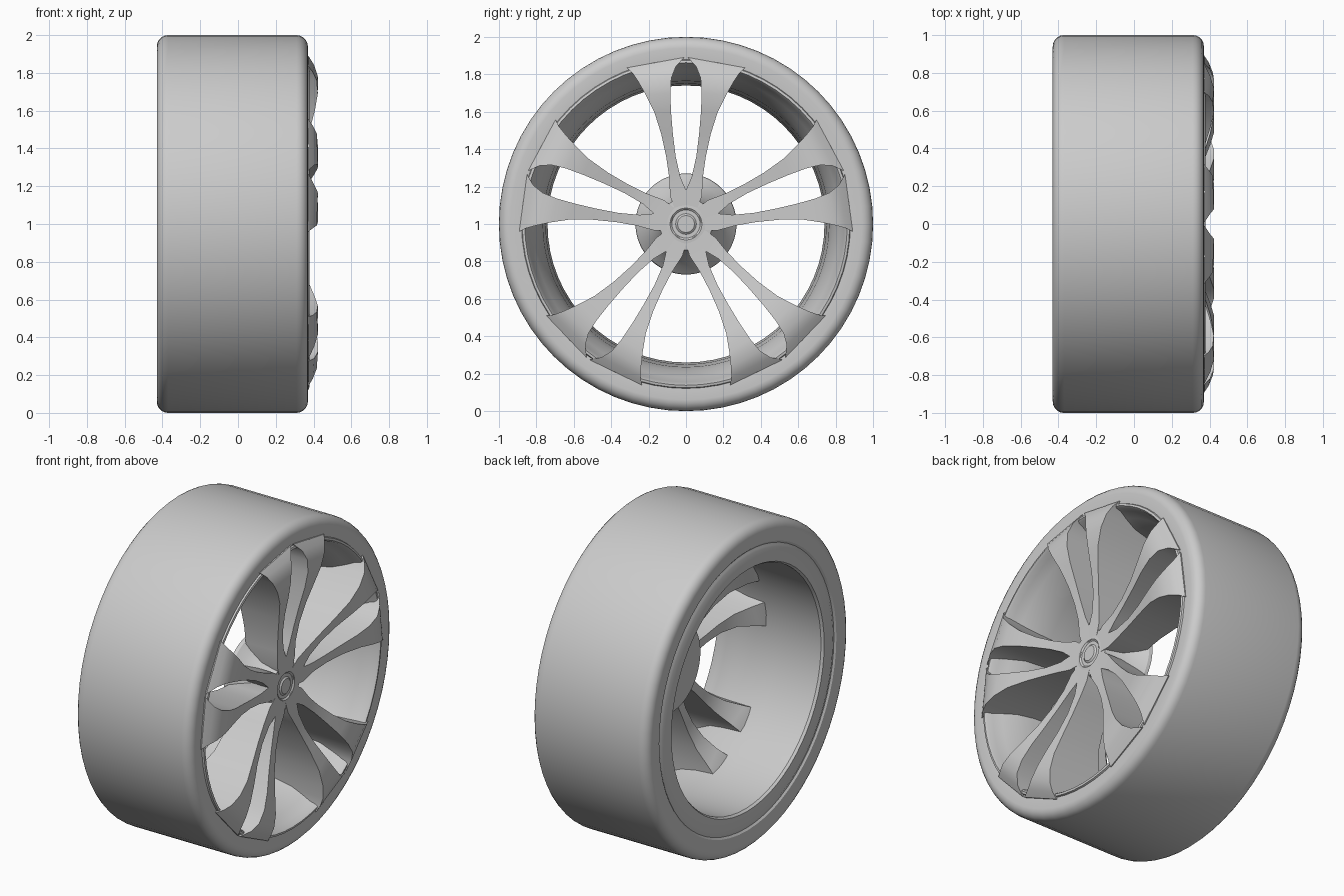
import bpy, bmesh
from math import sin, cos, tau, radians, hypot

if "Cube" in bpy.data.objects:
    bpy.data.objects.remove(bpy.data.objects["Cube"])


def finish(name, bm):
    bmesh.ops.remove_doubles(bm, verts=bm.verts, dist=1e-5)
    bmesh.ops.recalc_face_normals(bm, faces=bm.faces)
    mesh = bpy.data.meshes.new(name)
    bm.to_mesh(mesh)
    bm.free()
    obj = bpy.data.objects.new(name, mesh)
    bpy.context.collection.objects.link(obj)
    obj.location.z = 1
    bpy.ops.object.select_all(action='DESELECT')
    obj.select_set(True)
    bpy.context.view_layer.objects.active = obj
    bpy.ops.object.shade_smooth_by_angle(angle=radians(30))
    return obj


def lathe(name, profile, segments=64, closed=True):
    """Revolve (x, radius) points around the x axis."""
    bm = bmesh.new()
    rings = [[bm.verts.new((x, r * cos(tau * i / segments), r * sin(tau * i / segments)))
              for i in range(segments)] if r > 0 else [bm.verts.new((x, 0, 0))] * segments
             for x, r in profile]
    pairs = list(zip(rings, rings[1:]))
    if closed:
        pairs.append((rings[-1], rings[0]))
    for a, b in pairs:
        for i in range(segments):
            j = (i + 1) % segments
            quad = list(dict.fromkeys((a[i], a[j], b[j], b[i])))
            if len(quad) > 2:
                bm.faces.new(quad)
    return finish(name, bm)


def arc(cx, cr, rad, start, end, n=5):
    return [(cx + rad * cos(radians(start + (end - start) * i / n)),
             cr + rad * sin(radians(start + (end - start) * i / n))) for i in range(n + 1)]


def lookup(table, r):
    for (r0, x0), (r1, x1) in zip(table, table[1:]):
        if r <= r1:
            t = max(0, (r - r0) / (r1 - r0))
            return x0 + t * (x1 - x0)
    return table[-1][1]


# Tyre with rounded shoulders
lathe("tyre", [(-0.41, 0.85), (-0.425, 0.87)] + arc(-0.37, 0.94, 0.06, 180, 90)
      + arc(0.31, 0.94, 0.06, 90, 0) + [(0.365, 0.875), (0.35, 0.86)])

# Rim barrel, open at the back and widening to the front lip
lathe("rim", [(-0.41, 0.88), (-0.42, 0.845), (-0.425, 0.835), (-0.425, 0.75), (-0.41, 0.74),
              (-0.1, 0.75), (0.1, 0.765), (0.2, 0.785), (0.28, 0.82), (0.33, 0.845),
              (0.365, 0.853), (0.378, 0.862), (0.375, 0.875), (0.35, 0.885)])

# Hub flaring towards the back, with a small stepped centre cap
lathe("hub", [(0.33, 0), (0.33, 0.045), (0.322, 0.055), (0.322, 0.075), (0.33, 0.085),
              (0.325, 0.14), (0.29, 0.15), (0.22, 0.175), (0.15, 0.225), (0.11, 0.265),
              (0.09, 0.27), (0.09, 0)], closed=False)

# Spoke outline: window-side and gap-side edges as (sideways, outwards)
inner = [(0, 0.08), (0, 0.18), (0.03, 0.25), (0.055, 0.36), (0.07, 0.48), (0.08, 0.6),
         (0.084, 0.7), (0.078, 0.78), (0.055, 0.84), (0.01, 0.89)]
outer = [(0.06, 0.08), (0.085, 0.15), (0.09, 0.25), (0.106, 0.36), (0.132, 0.48), (0.17, 0.6),
         (0.215, 0.69), (0.255, 0.76), (0.285, 0.805), (0.315, 0.835)]
front = [(0.1, 0.328), (0.3, 0.335), (0.45, 0.362), (0.6, 0.402), (0.7, 0.422),
         (0.78, 0.424), (0.84, 0.405), (0.895, 0.37)]
back = [(0.1, 0.1), (0.3, 0.12), (0.5, 0.11), (0.62, 0.08), (0.7, 0.03), (0.76, -0.04), (0.9, -0.08)]


def add_spoke(bm, angle, side):
    """Loft a deep fin through rectangular sections."""
    rows = []
    for a, b in zip(inner, outer):
        row = []
        for (s, o), table in ((a, front), (b, front), (b, back), (a, back)):
            s *= side
            row.append(bm.verts.new((lookup(table, hypot(s, o)),
                                     o * cos(angle) - s * sin(angle),
                                     o * sin(angle) + s * cos(angle))))
        rows.append(row)
    for p, q in zip(rows, rows[1:]):
        for i in range(4):
            j = (i + 1) % 4
            bm.faces.new((p[i], p[j], q[j], q[i]))
    bm.faces.new(rows[0])
    bm.faces.new(rows[-1])


# Five pairs of mirrored spokes
for k in range(5):
    for side, label in ((1, "left"), (-1, "right")):
        bm = bmesh.new()
        add_spoke(bm, radians(90 + 72 * k), side)
        finish(f"spoke_{k + 1}_{label}", bm)
